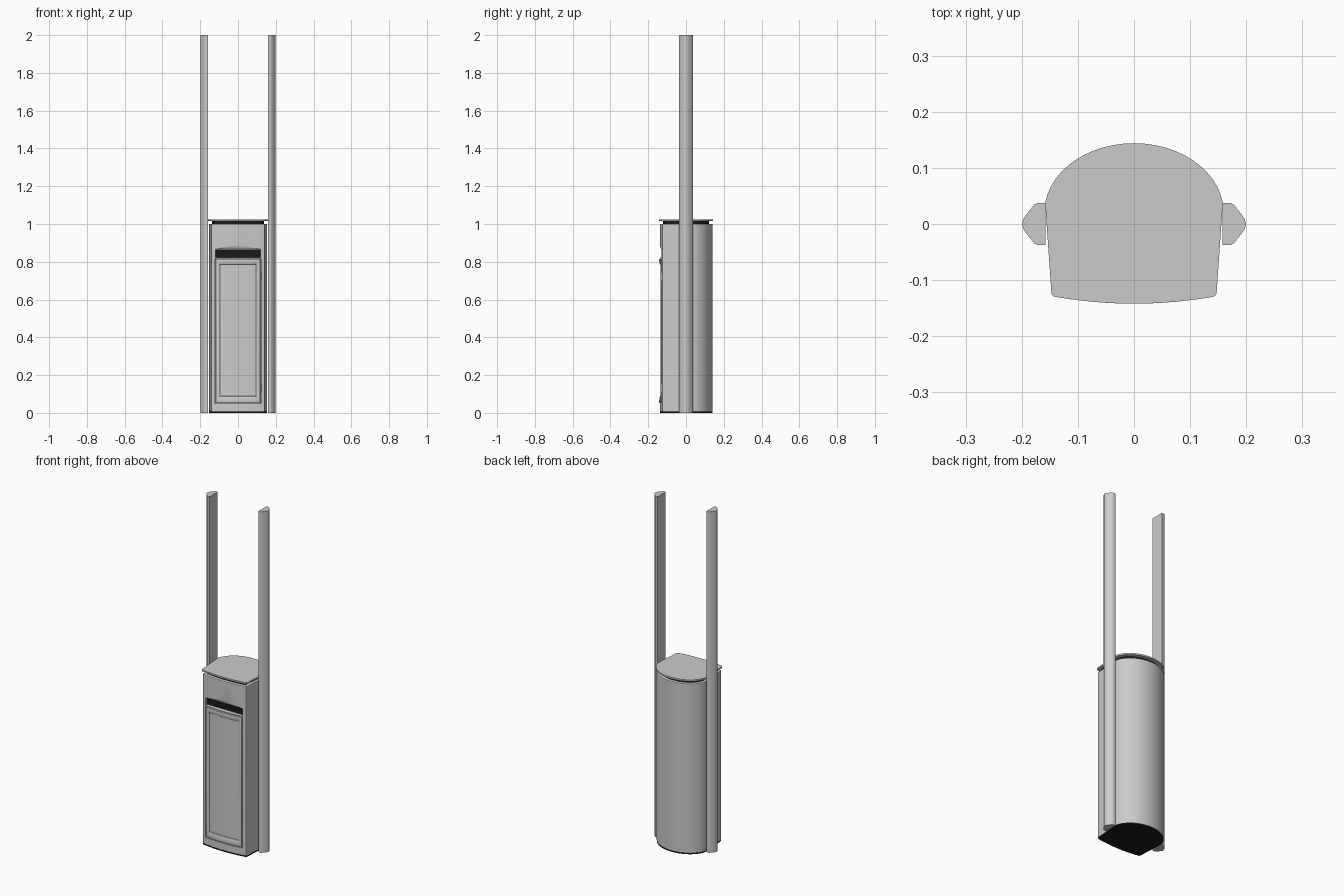
import bpy, bmesh, math

if "Cube" in bpy.data.objects:
    bpy.data.objects.remove(bpy.data.objects["Cube"])

black = bpy.data.materials.new("black")
black.diffuse_color = (0.01, 0.01, 0.01, 1)
black.use_nodes = True
black.node_tree.nodes["Principled BSDF"].inputs["Base Color"].default_value = black.diffuse_color


def front_y(x):
    """Bowed front surface of the body."""
    return -0.1385 + 0.0117 * (x / 0.136) ** 2


def finish(name, bm, mat=None, angle=30):
    bmesh.ops.recalc_face_normals(bm, faces=bm.faces)
    me = bpy.data.meshes.new(name)
    bm.to_mesh(me)
    bm.free()
    ob = bpy.data.objects.new(name, me)
    bpy.context.collection.objects.link(ob)
    if mat:
        me.materials.append(mat)
    smooth(ob, angle)
    return ob


def smooth(ob, angle=30):
    bpy.ops.object.select_all(action='DESELECT')
    ob.select_set(True)
    bpy.context.view_layer.objects.active = ob
    bpy.ops.object.shade_smooth_by_angle(angle=math.radians(angle))


def apply_modifiers(ob):
    bpy.context.view_layer.update()
    dg = bpy.context.evaluated_depsgraph_get()
    me = bpy.data.meshes.new_from_object(ob.evaluated_get(dg))
    ob.modifiers.clear()
    ob.data = me


def prism(name, pts, vec, mat=None):
    """Extrude a closed 3D outline along a vector."""
    bm = bmesh.new()
    f = bm.faces.new([bm.verts.new(p) for p in pts])
    r = bmesh.ops.extrude_face_region(bm, geom=[f])
    bmesh.ops.translate(bm, vec=vec, verts=[v for v in r["geom"] if isinstance(v, bmesh.types.BMVert)])
    return finish(name, bm, mat)


def footprint(sx, sy, z, n=12):
    """Bowed front, tapered sides and elliptical back, scaled."""
    half = []
    for i in range(n + 1):
        t = math.pi / 2 + (0.145 - math.pi / 2) * i / n
        half.append((0.16 * math.cos(t), 0.02 + 0.124 * math.sin(t)))
    half += [(0.1475, -0.119), (0.1465, -0.125), (0.144, -0.1285)]
    half += [(x, -0.142 + 0.012 * (x / 0.14) ** 2) for x in (0.14, 0.11, 0.075, 0.038, 0.0)]
    pts = half + [(-x, y) for x, y in half[-2:0:-1]]
    return [(x * sx, y * sy, z) for x, y in pts]


def bowed_panel(name, rings, n=12, mat=None):
    """Nested rectangles (half width, z0, z1, offset in y) following the bowed front, capped."""
    bm = bmesh.new()
    loops = []
    for w, z0, z1, off in rings:
        xs = [-w + 2 * w * i / n for i in range(n + 1)]
        pts = [(x, front_y(x) + off, z0) for x in xs] + [(x, front_y(x) + off, z1) for x in reversed(xs)]
        loops.append([bm.verts.new(p) for p in pts])
    m = len(loops[0])
    for a, b in zip(loops, loops[1:]):
        for i in range(m):
            j = (i + 1) % m
            bm.faces.new((a[i], a[j], b[j], b[i]))
    for lp in (loops[0], loops[-1]):
        for i in range(n):
            bm.faces.new((lp[i], lp[i + 1], lp[m - 2 - i], lp[m - 1 - i]))
    return finish(name, bm, mat)


# Cabinet shell with softened rims
body = prism("body", footprint(0.97, 0.975, 0.006), (0, 0, 0.994))
bev = body.modifiers.new("rim", 'BEVEL')
bev.width, bev.segments, bev.angle_limit = 0.004, 2, math.radians(60)

# Cutters: scooped slot opening and door recess
scoop = [(-0.139 + 0.022 * (1 - math.cos(a)), 0.895 - 0.035 * math.sin(a))
         for a in [math.pi / 2 * i / 6 for i in range(7)]]
slot_profile = [(-0.17, 0.895)] + scoop + [(-0.095, 0.86), (-0.095, 0.822), (-0.17, 0.822)]
slot_cut = prism("slot_cutter", [(-0.12, y, z) for y, z in slot_profile], (0.24, 0, 0))
door_cut = bowed_panel("door_cutter", [(0.121, 0.049, 0.818, 0.009), (0.121, 0.049, 0.818, -0.02)])
for c in (slot_cut, door_cut):
    b = body.modifiers.new(c.name, 'BOOLEAN')
    b.operation, b.object, b.solver = 'DIFFERENCE', c, 'EXACT'
apply_modifiers(body)
smooth(body)
for c in (slot_cut, door_cut):
    bpy.data.objects.remove(c)

# Dark interior behind the slot
prism("slot_dark_liner", [(-0.1195, -0.115, 0.823), (-0.1195, -0.096, 0.823),
                          (-0.1195, -0.096, 0.8595), (-0.1195, -0.115, 0.8595)], (0.239, 0, 0), black)

# Door: raised rounded frame around a sunken panel
bowed_panel("door", [
    (0.118, 0.052, 0.815, 0.0095), (0.118, 0.052, 0.815, 0.0),
    (0.1165, 0.0535, 0.8135, -0.0025), (0.114, 0.056, 0.811, -0.0035),
    (0.102, 0.078, 0.795, -0.0025), (0.097, 0.088, 0.787, 0.0005),
    (0.095, 0.090, 0.785, 0.003)])

# Hinges along the right edge of the door
for tag, z in (("upper", 0.72), ("lower", 0.13)):
    bm = bmesh.new()
    bmesh.ops.create_cone(bm, cap_ends=True, segments=12, radius1=0.003, radius2=0.003, depth=0.04)
    bmesh.ops.translate(bm, vec=(0.1205, front_y(0.12) + 0.0005, z), verts=bm.verts)
    finish(tag + "_hinge", bm)

# Dark base plate and dark neck under the lid
prism("base_plate", footprint(0.965, 0.97, 0), (0, 0, 0.007), black)
prism("neck", footprint(0.87, 0.85, 0.99), (0, 0, 0.027), black)

# Thin overhanging lid
prism("lid", footprint(1, 1, 1.016), (0, 0, 0.009))

# Tall side posts with a blunt pointed section
edge = [(0.158, 0.037), (0.173, 0.037), (0.178, 0.0345), (0.194, 0.014), (0.198, 0.007), (0.1995, 0)]
section = edge + [(x, -y) for x, y in edge[-2::-1]]
for side, s in (("right", 1), ("left", -1)):
    prism(side + "_post", [(s * x, y, 0) for x, y in section], (0, 0, 2))
